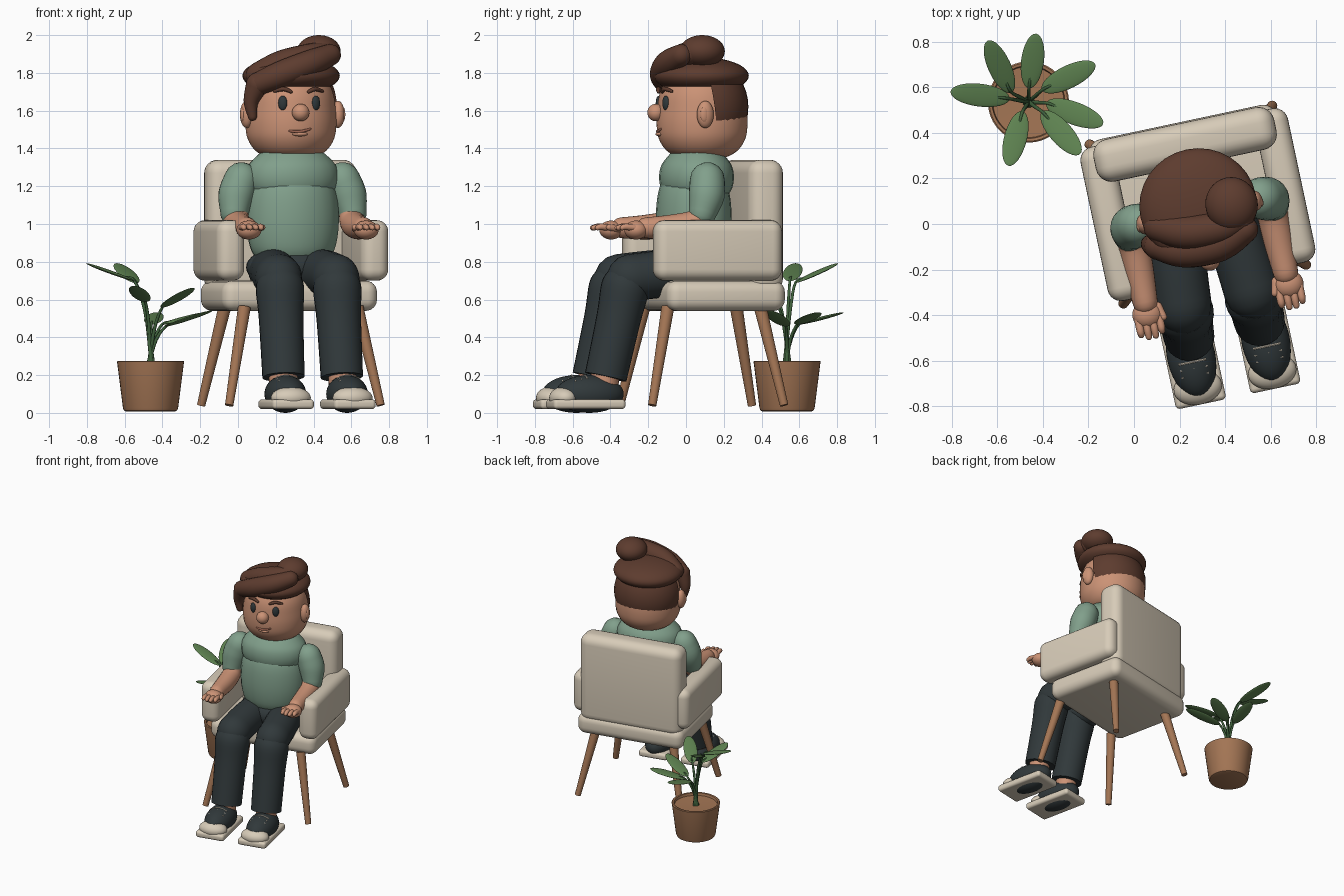
import bpy, bmesh, math
from mathutils import Vector, Matrix

cube = bpy.data.objects.get("Cube")
if cube:
    bpy.data.objects.remove(cube, do_unlink=True)


def material(name, rgb):
    m = bpy.data.materials.new(name)
    m.use_nodes = True
    m.diffuse_color = (*rgb, 1)
    node = next(n for n in m.node_tree.nodes if n.type == 'BSDF_PRINCIPLED')
    node.inputs["Base Color"].default_value = (*rgb, 1)
    return m


CREAM = material("cream fabric", (.68, .60, .48))
BROWN = material("warm wood", (.37, .18, .09))
SKIN = material("skin", (.60, .29, .18))
HAIR = material("brown hair", (.11, .045, .028))
SHIRT = material("sage shirt", (.22, .35, .26))
DARK = material("charcoal", (.03, .04, .043))
LEAF = material("leaf green", (.11, .22, .08))
STEM = material("stem green", (.05, .12, .045))
LIP = material("lip", (.36, .14, .09))

# Chair and sitter share one turned frame; the plant uses world space
SEATED = Matrix.Translation((.28, .085, 0)) @ Matrix.Rotation(math.radians(12), 4, 'Z')
WORLD = Matrix.Identity(4)


def finish(name, bm, mat, frame=SEATED):
    bmesh.ops.recalc_face_normals(bm, faces=bm.faces)
    for f in bm.faces:
        f.smooth = True
    for e in bm.edges:
        if len(e.link_faces) == 2 and e.calc_face_angle() > math.radians(42):
            e.smooth = False
    mesh = bpy.data.meshes.new(name)
    bm.to_mesh(mesh)
    bm.free()
    mesh.materials.append(mat)
    ob = bpy.data.objects.new(name, mesh)
    ob.matrix_world = frame
    bpy.context.collection.objects.link(ob)
    return ob


def box(name, centre, size, bevel, mat):
    bm = bmesh.new()
    bmesh.ops.create_cube(bm, size=1, matrix=Matrix.Translation(centre) @ Matrix.Diagonal((*size, 1)))
    bmesh.ops.bevel(bm, geom=bm.edges[:], offset=bevel, segments=6, profile=.5, affect='EDGES')
    return finish(name, bm, mat)


def ball(name, centre, radii, mat, rot=None, frame=SEATED, cut=None):
    bm = bmesh.new()
    m = Matrix.Translation(centre) @ (rot or WORLD) @ Matrix.Diagonal((*radii, 1))
    bmesh.ops.create_uvsphere(bm, u_segments=32, v_segments=20, radius=1, matrix=m)
    if cut:
        bmesh.ops.bisect_plane(bm, geom=bm.verts[:] + bm.edges[:] + bm.faces[:],
                               plane_co=cut[0], plane_no=cut[1], clear_outer=True)
    return finish(name, bm, mat, frame)


def spline(keys, steps):
    """Smooth path through (point, radius) keys."""
    keys = [Vector((*p, r)) for p, r in keys]
    out = []
    for i in range(len(keys) - 1):
        a, b, c, d = keys[max(i - 1, 0)], keys[i], keys[i + 1], keys[min(i + 2, len(keys) - 1)]
        for k in range(steps):
            t = k / steps
            out.append(.5 * (2 * b + (c - a) * t + (2 * a - 5 * b + 4 * c - d) * t * t
                             + (3 * b - a - 3 * c + d) * t ** 3))
    return out + [keys[-1]]


def tube(name, keys, mat, frame=SEATED, steps=4, sides=24, squash=1, axis=None, round_ends=False):
    path = spline(keys, steps)
    if round_ends:
        def dome(end, inner):
            d = (end.xyz - inner.xyz).normalized()
            return [Vector((*(end.xyz + d * end.w * math.sin(a)), end.w * math.cos(a)))
                    for a in (.4, .8, 1.15, 1.45)]
        path = dome(path[0], path[1])[::-1] + path + dome(path[-1], path[-2])
    bm = bmesh.new()
    rings, n = [], Vector((1, .02, 0))
    for i, p in enumerate(path):
        t = axis or (path[min(i + 1, len(path) - 1)].xyz - path[max(i - 1, 0)].xyz).normalized()
        n = n - t * n.dot(t)
        if n.length < .05:
            n = t.orthogonal()
        n.normalize()
        b = t.cross(n)
        angles = [math.tau * k / sides for k in range(sides)]
        rings.append([bm.verts.new(p.xyz + max(p.w, .001) * (n * math.cos(a) + b * squash * math.sin(a)))
                      for a in angles])
    for r, s in zip(rings, rings[1:]):
        for k in range(sides):
            j = (k + 1) % sides
            bm.faces.new((r[k], r[j], s[j], s[k]))
    bm.faces.new(rings[0][::-1])
    bm.faces.new(rings[-1])
    return finish(name, bm, mat, frame)


def lathe(name, x, y, profile, mat, **kw):
    return tube(name, [((x, y, z), r) for z, r in profile], mat, axis=Vector((0, 0, 1)), **kw)


# Armchair
box("seat", (0, .05, .62), (.84, .64, .16), .06, CREAM)
box("chair_back", (0, .27, .99), (.81, .19, .70), .07, CREAM)
for s, side in ((-1, "right"), (1, "left")):
    box(side + "_armrest", (s * .39, 0, .86), (.15, .69, .32), .06, CREAM)
    for t, end in ((-1, "front"), (1, "back")):
        tube(f"{side}_{end}_chair_leg", [((s * .41, t * .357, .04), .022), ((s * .305, t * .25, .56), .034)],
             BROWN, steps=1)

# Torso and hips
lathe("shirt_body", 0, -.045, [(.80, .18), (.86, .222), (.95, .243), (1.05, .247), (1.15, .236),
                               (1.22, .21), (1.25, .17)], SHIRT, squash=.8)
lathe("shirt_chest", 0, -.03, [(1.14, .2), (1.19, .238), (1.25, .25), (1.31, .235), (1.36, .19),
                               (1.39, .15)], SHIRT, squash=.78)
lathe("neck", 0, -.01, [(1.3, .1), (1.42, .1)], SKIN)
ball("hips", (0, -.05, .77), (.25, .19, .12), DARK)

for s, side in ((-1, "right"), (1, "left")):
    # Legs
    tube(side + "_thigh", [((s * .11, -.04, .75), .125), ((s * .14, -.25, .735), .125),
                           ((s * .155, -.42, .715), .125)], DARK, round_ends=True)
    tube(side + "_shin", [((s * .155, -.435, .72), .11), ((s * .155, -.45, .66), .128),
                          ((s * .156, -.485, .5), .118), ((s * .158, -.555, .19), .112)], DARK)
    tube(side + "_ankle", [((s * .16, -.555, .24), .075), ((s * .162, -.565, .12), .075)], SKIN)

    # Shoes
    foot = s * .167
    box(side + "_shoe_sole", (foot, -.665, .046), (.225, .39, .052), .02, CREAM)
    ball(side + "_shoe_upper", (foot, -.645, .1), (.106, .185, .1), DARK)
    ball(side + "_shoe_toe_cap", (foot, -.785, .08), (.107, .075, .058), CREAM)
    for i in range(3):
        y, z = -.67 - .03 * i, .199 - .008 * i
        tube(f"{side}_lace_{i + 1}", [((foot - .06, y, z - .017), .005), ((foot, y, z), .005),
                                      ((foot + .06, y, z - .017), .005)], CREAM, sides=8)

    # Arms and hands
    tube(side + "_sleeve", [((s * .275, -.03, 1.235), .092), ((s * .305, -.04, 1.15), .095),
                            ((s * .32, -.065, 1.06), .075)], SHIRT, round_ends=True)
    tube(side + "_forearm", [((s * .315, -.06, 1.08), .065), ((s * .313, -.1, 1.01), .068),
                             ((s * .313, -.22, .985), .066), ((s * .315, -.37, .98), .055)],
         SKIN, round_ends=True)
    ball(side + "_palm", (s * .317, -.425, .968), (.066, .062, .05), SKIN)
    for i in range(4):
        x = s * .315 + (i - 1.5) * .031
        reach = .535 if i in (1, 2) else .52
        tube(f"{side}_finger_{i + 1}", [((x, -.44, .98), .017), ((x, -.49, .985), .017),
                                        ((x, -reach + .012, .98), .014)], SKIN, sides=12, round_ends=True)
    tube(side + "_thumb", [((s * .265, -.40, .975), .02), ((s * .25, -.45, .982), .016)],
         SKIN, sides=12, round_ends=True)

    # Paired face parts
    ball(side + "_ear", (s * .247, -.035, 1.58), (.035, .045, .072), SKIN)
    ball(side + "_inner_ear", (s * .272, -.045, 1.58), (.012, .022, .04), SKIN)
    ball(side + "_eye", (s * .09, -.215, 1.64), (.024, .016, .039), DARK,
         rot=Matrix.Rotation(s * .38, 4, 'Z'))
    tube(side + "_eyebrow", [((s * .048, -.226, 1.7), .009), ((s * .085, -.219, 1.715), .012),
                             ((s * .13, -.192, 1.703), .008)], HAIR, sides=12, round_ends=True)

# Head
lathe("head", 0, 0, [(1.345, .06), (1.355, .13), (1.39, .19), (1.45, .229), (1.52, .241), (1.6, .238),
                     (1.7, .222), (1.78, .17), (1.83, .05)], SKIN, sides=40)
ball("nose", (0, -.25, 1.59), (.046, .045, .046), SKIN)
tube("mouth", [((-.055, -.23, 1.492), .006), ((0, -.241, 1.489), .008), ((.055, -.232, 1.503), .006)],
     LIP, sides=10, round_ends=True)
ball("lower_lip", (0, -.23, 1.476), (.042, .02, .012), SKIN)

# Hair
ball("back_hair", (0, 0, 1.62), (.252, .245, .262), HAIR, cut=((0, 0, 1.73), (0, -.36, -.05)))
ball("hair_crown", (0, -.005, 1.785), (.258, .252, .098), HAIR)
ball("hair_bun", (.145, -.03, 1.915), (.115, .12, .085), HAIR)
tube("side_lock", [((-.235, -.125, 1.57), .024), ((-.242, -.125, 1.65), .04),
                   ((-.21, -.14, 1.74), .062)], HAIR, round_ends=True)
tube("front_sweep", [((-.21, -.14, 1.74), .06), ((-.1, -.19, 1.79), .07), ((.06, -.195, 1.85), .07),
                     ((.18, -.15, 1.895), .058)], HAIR, round_ends=True)
tube("top_sweep", [((-.19, -.06, 1.79), .065), ((-.07, -.11, 1.845), .075), ((.08, -.12, 1.885), .07),
                   ((.17, -.1, 1.905), .06)], HAIR, round_ends=True)

# Potted plant
px, py = -.463, .535
lathe("plant_pot", px, py, [(.008, .13), (.012, .14), (.025, .146), (.26, .176), (.272, .178), (.276, .172),
                            (.274, .16), (.255, .156), (.25, .01)], BROWN, frame=WORLD, steps=1, sides=40)
leaves = [((-.55, .55, .70), (-.80, .58, .79)), ((-.54, .58, .69), (-.64, .80, .79)),
          ((-.46, .60, .47), (-.43, .83, .53)), ((-.40, .59, .47), (-.175, .70, .53)),
          ((-.38, .53, .46), (-.14, .44, .54)), ((-.40, .49, .56), (-.24, .31, .66)),
          ((-.49, .49, .59), (-.55, .26, .67))]
for i, (base, tip) in enumerate(leaves):
    base, tip = Vector(base), Vector(tip)
    along = (tip - base).normalized()
    across = along.cross(Vector((0, 0, 1))).normalized()
    rot = Matrix((along, across, along.cross(across))).transposed().to_4x4()
    ball(f"leaf_{i + 1}", (base + tip) / 2, ((tip - base).length / 2 + .005, .05, .009), LEAF, rot, WORLD)
    root = Vector((px, py, .25)) + Vector((across.y, -across.x, 0)) * .015
    bend = Vector((px, py, 0)).lerp(Vector((base.x, base.y, 0)), .35) + Vector((0, 0, .25 + .65 * (base.z - .25)))
    tube(f"stem_{i + 1}", [(root, .011), (bend, .009), (base, .007), (base + along * .06, .005)],
         STEM, frame=WORLD, sides=10)
